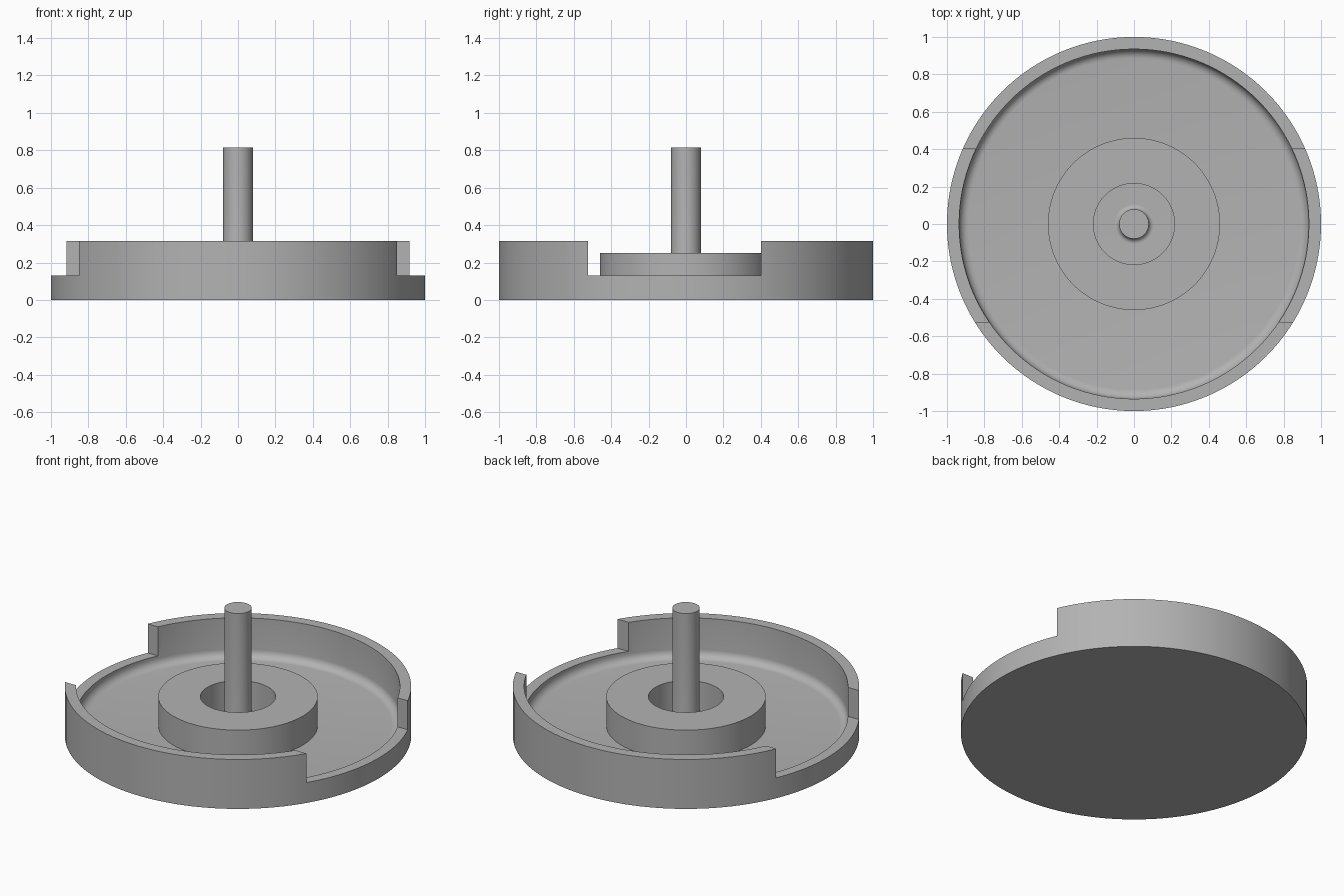
import bpy, bmesh, math
from mathutils import Vector

cube = bpy.data.objects.get("Cube")
if cube:
    bpy.data.objects.remove(cube, do_unlink=True)

GREY = (0.45, 0.45, 0.45, 1)
grey = bpy.data.materials.new("plain grey")
grey.use_nodes = True
grey.diffuse_color = GREY
grey.node_tree.nodes["Principled BSDF"].inputs["Base Color"].default_value = GREY

FLOOR, RIM_TOP, NOTCH_Z = 0.065, 0.315, 0.13


def add_object(name, bm):
    mesh = bpy.data.meshes.new(name)
    bmesh.ops.recalc_face_normals(bm, faces=bm.faces)
    bm.to_mesh(mesh)
    bm.free()
    mesh.materials.append(grey)
    obj = bpy.data.objects.new(name, mesh)
    bpy.context.collection.objects.link(obj)
    return obj


def activate(obj):
    bpy.ops.object.select_all(action="DESELECT")
    obj.select_set(True)
    bpy.context.view_layer.objects.active = obj


def smooth(obj):
    activate(obj)
    bpy.ops.object.shade_smooth_by_angle(angle=math.radians(30))


def lathe(name, profile, closed=False, steps=128):
    """Revolve (radius, height) points about the vertical axis."""
    bm = bmesh.new()
    verts = [bm.verts.new((r, 0, z)) for r, z in profile]
    edges = [bm.edges.new(pair) for pair in zip(verts, verts[1:])]
    if closed:
        edges.append(bm.edges.new((verts[-1], verts[0])))
    bmesh.ops.spin(bm, geom=verts + edges, cent=(0, 0, 0), axis=(0, 0, 1),
                   angle=math.tau, steps=steps)
    bmesh.ops.remove_doubles(bm, verts=bm.verts, dist=1e-5)
    return add_object(name, bm)


def fillet(r, z, radius, start, end, count=6):
    """Arc points about (r, z), angles in degrees."""
    angles = [math.radians(start + (end - start) * i / count) for i in range(count + 1)]
    return [(r + radius * math.cos(a), z + radius * math.sin(a)) for a in angles]


# Shallow dish with a rounded inner corner
INNER, ROUND = 0.935, 0.05
dish = lathe("dish", [(0, 0), (1, 0), (1, RIM_TOP), (INNER, RIM_TOP)]
             + fillet(INNER - ROUND, FLOOR + ROUND, ROUND, 0, -90) + [(0, FLOOR)])

# Lowered rim on both sides
bm = bmesh.new()
bmesh.ops.create_cube(bm, size=1)
bmesh.ops.scale(bm, vec=Vector((2.4, 0.925, 0.6)), verts=bm.verts)
bmesh.ops.translate(bm, vec=Vector((0, -0.0625, NOTCH_Z + 0.3)), verts=bm.verts)
cutter = add_object("notch_cutter", bm)
cutter.hide_render = True
cut = dish.modifiers.new("rim_notches", "BOOLEAN")
cut.operation, cut.solver, cut.object = "DIFFERENCE", "EXACT", cutter
activate(dish)
bpy.ops.object.modifier_apply(modifier=cut.name)
bpy.data.objects.remove(cutter, do_unlink=True)
smooth(dish)

# Raised ring around the pin
smooth(lathe("hub_ring", [(0.217, 0.04), (0.46, 0.04), (0.46, 0.25), (0.217, 0.25)], closed=True))

# Centre pin with a flared foot
PIN, FLARE = 0.079, 0.025
smooth(lathe("centre_pin", [(0, 0.04), (PIN + FLARE, 0.04)]
             + fillet(PIN + FLARE, FLOOR + FLARE, FLARE, 270, 180)
             + [(PIN, 0.815), (0, 0.815)], steps=64))
